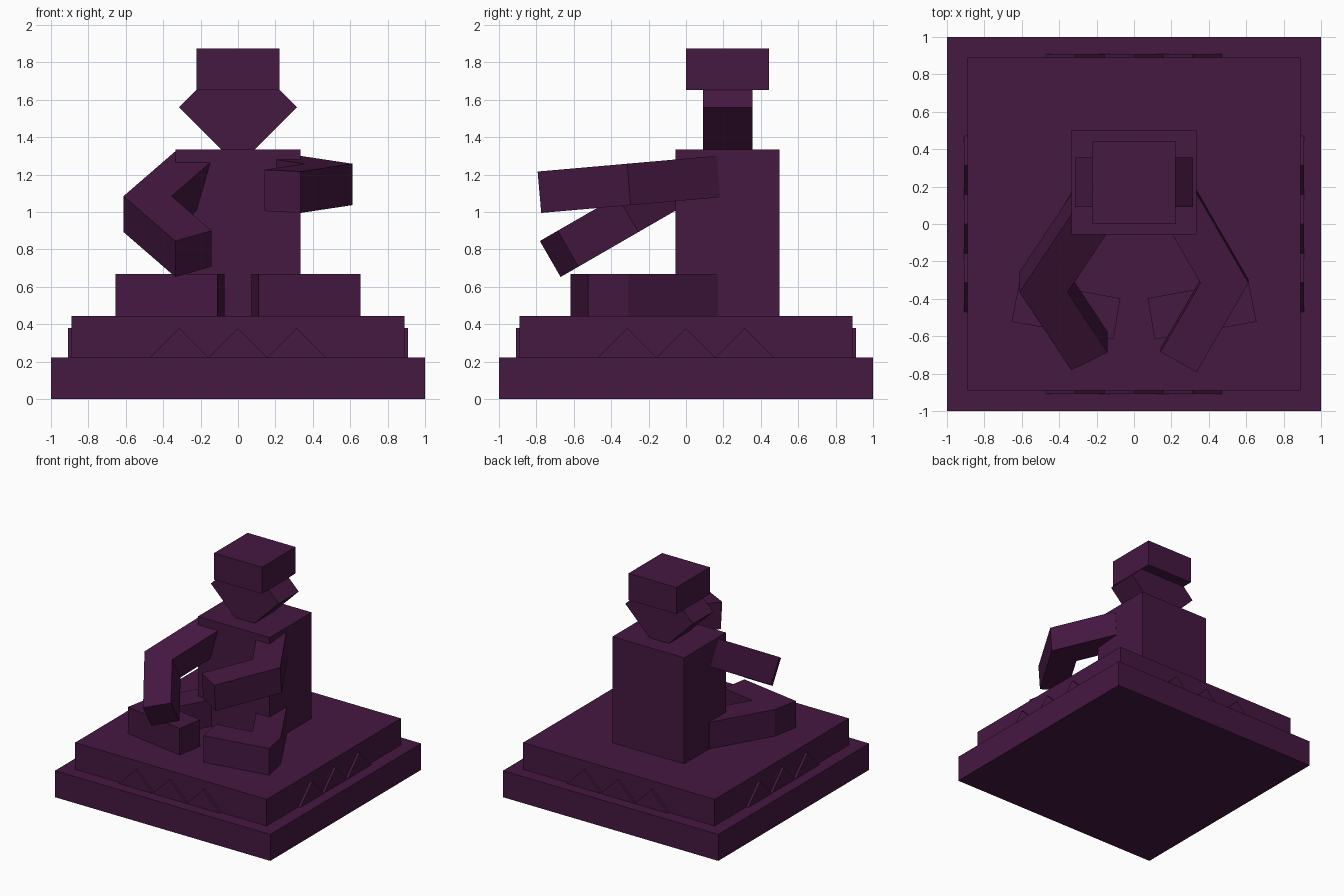
import bpy, bmesh, math
from mathutils import Matrix

if "Cube" in bpy.data.objects:
    bpy.data.objects.remove(bpy.data.objects["Cube"])

mat = bpy.data.materials.new("dark_plum")
mat.diffuse_color = (0.06, 0.009, 0.053, 1)
mat.use_nodes = True
mat.node_tree.nodes["Principled BSDF"].inputs["Base Color"].default_value = mat.diffuse_color


def prism(name, pts, z0, z1, matrix=Matrix()):
    """Extrude a flat outline from z0 to z1, then place it with a matrix."""
    bm = bmesh.new()
    face = bm.faces.new([bm.verts.new((x, y, z0)) for x, y in pts])
    top = bmesh.ops.extrude_face_region(bm, geom=[face])["geom"]
    for v in top:
        if isinstance(v, bmesh.types.BMVert):
            v.co.z = z1
    bm.transform(matrix)
    bmesh.ops.recalc_face_normals(bm, faces=bm.faces)
    me = bpy.data.meshes.new(name)
    bm.to_mesh(me)
    bm.free()
    me.materials.append(mat)
    ob = bpy.data.objects.new(name, me)
    bpy.context.collection.objects.link(ob)
    return ob


def block(name, x, y0, y1, z0, z1):
    return prism(name, [(-x, y0), (x, y0), (x, y1), (-x, y1)], z0, z1)


# Stepped plinth
block("plinth_lower", 1.0, -1.0, 1.0, 0, 0.222)
block("plinth_upper", 0.89, -0.89, 0.89, 0.222, 0.445)

# Three raised triangles on each side of the upper step
stand_up = Matrix.Rotation(math.radians(90), 4, "X")
for side in range(4):
    turn = Matrix.Rotation(side * math.pi / 2, 4, "Z")
    for i in (-1, 0, 1):
        c = i * 0.314
        prism(f"trim_triangle_{side}_{i + 1}",
              [(c - 0.157, 0.222), (c + 0.157, 0.222), (c, 0.379)],
              0.87, 0.91, turn @ stand_up)

# Torso, diamond-shaped face and square cap
block("torso", 0.333, -0.055, 0.5, 0.445, 1.335)
r = 0.315
prism("face_diamond", [(0, -r), (r, 0), (0, r), (-r, 0)], -0.355, -0.09,
      Matrix.Translation((0, 0, 1.56)) @ stand_up)
block("cap", 0.222, 0.0, 0.445, 1.652, 1.875)

# Folded legs: thigh out to the knee, shin back to the middle
leg = [(0.335, 0.17), (0.612, -0.308), (0.655, -0.523), (0.11, -0.617),
       (0.073, -0.397), (0.373, -0.343), (0.142, 0.06)]
# Bent arms: outline relative to the shoulder
arm = [(0.335, 0), (0.612, -0.48), (0.335, -0.96), (0.142, -0.85),
       (0.355, -0.48), (0.142, -0.11)]
for side, sx, tilt, y, z in (("right", -1, 30, 0.05, 1.325),
                             ("left", 1, 5, 0.163, 1.3)):
    flip = Matrix.Diagonal((sx, 1, 1, 1))
    prism("leg_" + side, leg, 0.445, 0.668, flip)
    prism("arm_" + side, arm, -0.222, 0,
          Matrix.Translation((0, y, z))
          @ Matrix.Rotation(math.radians(tilt), 4, "X") @ flip)
